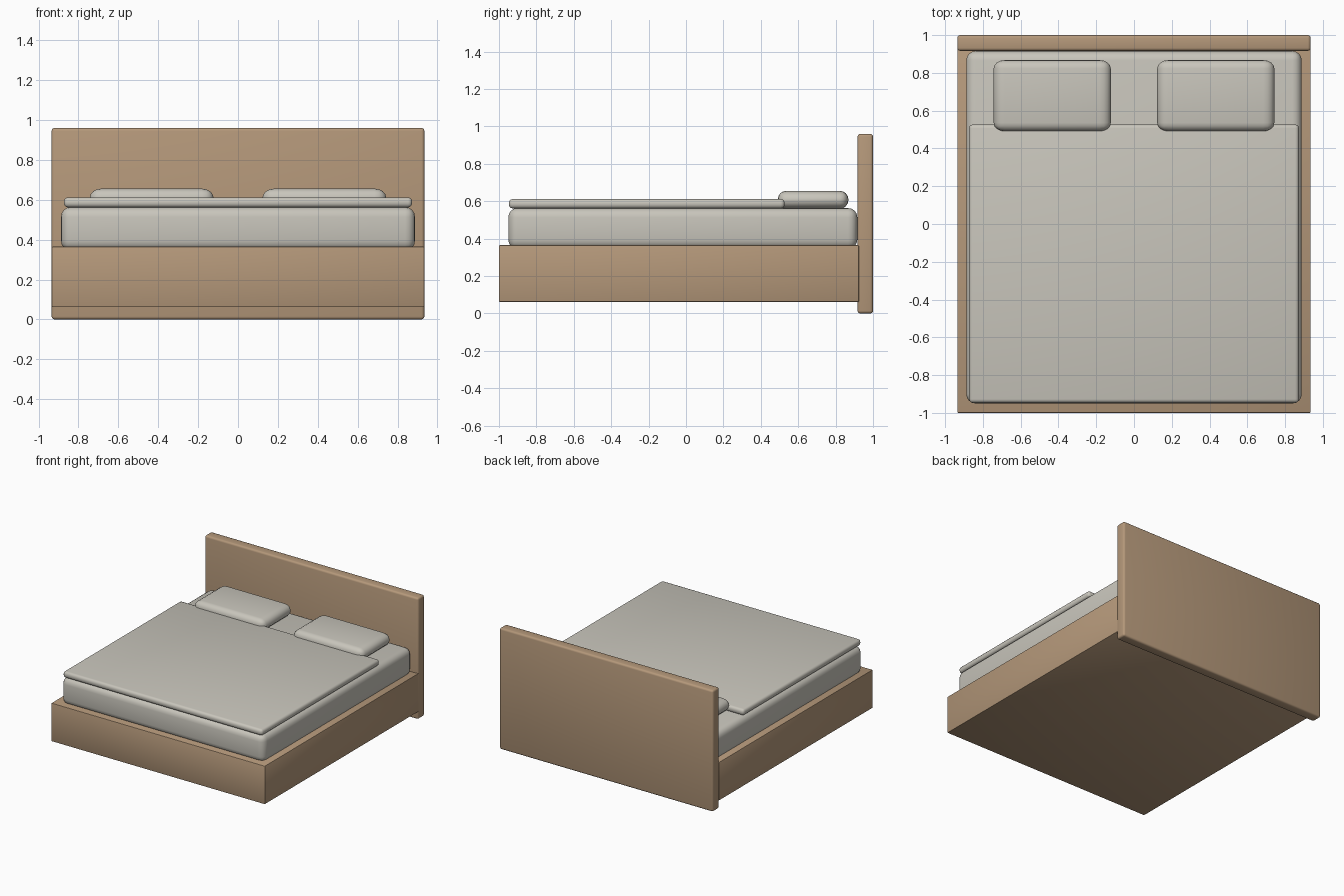
import bpy, math

if "Cube" in bpy.data.objects:
    bpy.data.objects.remove(bpy.data.objects["Cube"])


def material(name, rgb):
    m = bpy.data.materials.new(name)
    m.diffuse_color = (*rgb, 1)
    m.use_nodes = True
    m.node_tree.nodes["Principled BSDF"].inputs["Base Color"].default_value = m.diffuse_color
    return m


wood = material("light_wood", (0.46, 0.315, 0.195))
fabric = material("warm_white_fabric", (0.58, 0.56, 0.50))


def rounded_box(name, lo, hi, radius, segments, mat, stretch_x=1.0):
    """Box between two corners with rounded edges; stretch_x widens the rounding along x."""
    size = [b - a for a, b in zip(lo, hi)]
    bpy.ops.mesh.primitive_cube_add(size=1, location=[(a + b) / 2 for a, b in zip(lo, hi)])
    ob = bpy.context.object
    ob.name = name
    ob.scale = (size[0] / stretch_x, size[1], size[2])
    bpy.ops.object.transform_apply(location=False, rotation=False, scale=True)
    bev = ob.modifiers.new("rounding", 'BEVEL')
    bev.width = radius
    bev.segments = segments
    bev.limit_method = 'NONE'
    bpy.ops.object.modifier_apply(modifier=bev.name)
    ob.scale.x = stretch_x
    bpy.ops.object.transform_apply(location=False, rotation=False, scale=True)
    ob.data.materials.append(mat)
    bpy.ops.object.shade_smooth_by_angle(angle=math.radians(40))
    return ob


# Wooden frame
rounded_box("bed_base", (-0.935, -1.0, 0.062), (0.935, 0.925, 0.365), 0.005, 2, wood)
rounded_box("headboard", (-0.935, 0.917, 0.0), (0.935, 1.0, 0.96), 0.015, 3, wood)

# Bedding
rounded_box("mattress", (-0.888, -0.95, 0.345), (0.888, 0.916, 0.564), 0.05, 4, fabric)
rounded_box("duvet", (-0.873, -0.947, 0.562), (0.873, 0.527, 0.612), 0.02, 3, fabric)
for side, x in (("left", -0.433), ("right", 0.433)):
    rounded_box(side + "_pillow", (x - 0.31, 0.491, 0.56), (x + 0.31, 0.868, 0.656),
                0.045, 4, fabric, 1.3)
